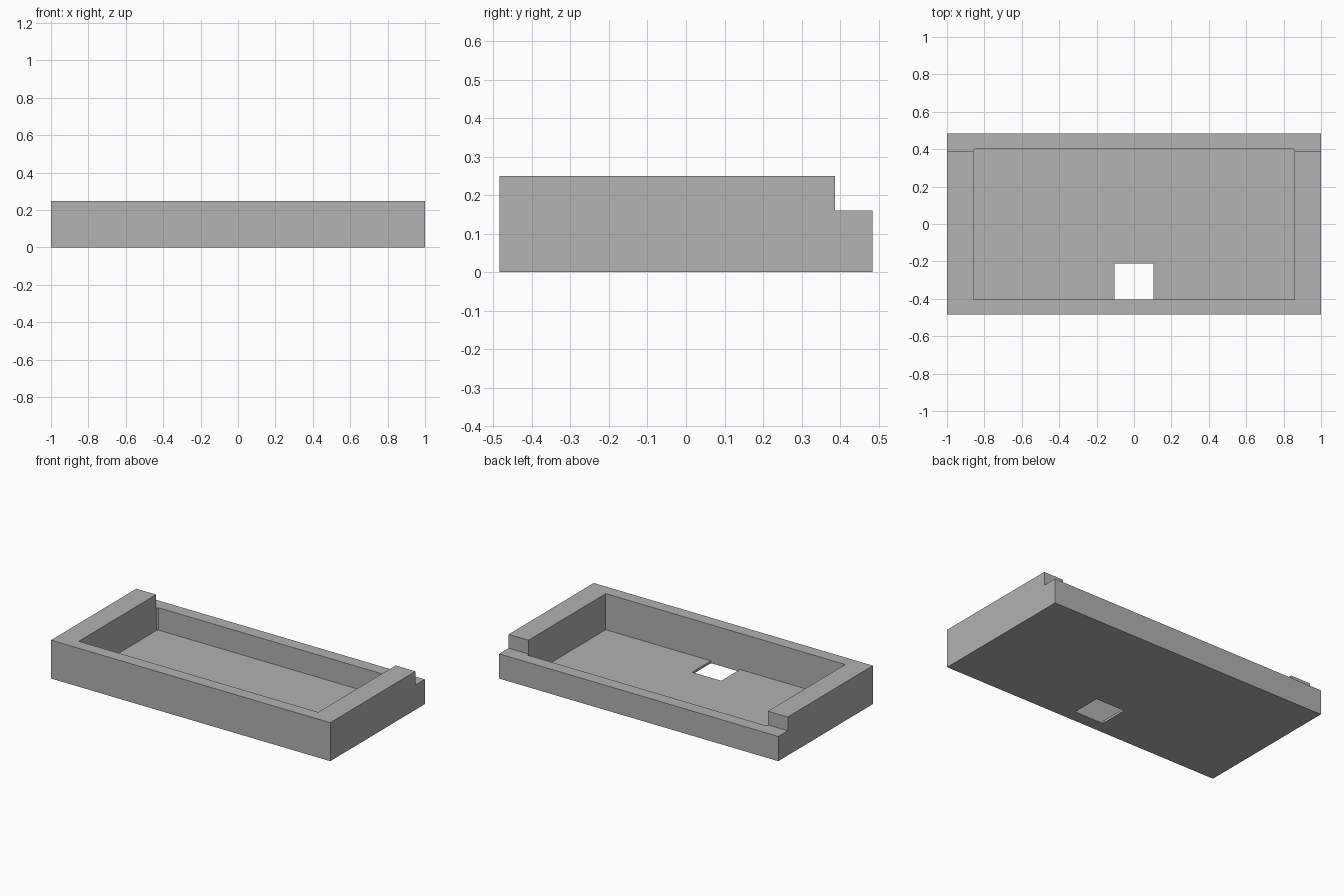
import bpy
import bmesh

cube = bpy.data.objects.get("Cube")
if cube:
    bpy.data.objects.remove(cube, do_unlink=True)

grey = bpy.data.materials.new("plain grey")
grey.use_nodes = True
colour = (0.445, 0.445, 0.445, 1)
grey.diffuse_color = colour
grey.node_tree.nodes["Principled BSDF"].inputs["Base Color"].default_value = colour

WIDTH, DEPTH, HEIGHT = 2.0, 0.968, 0.249
FLOOR = 0.015
POCKET_X, POCKET_FRONT, POCKET_BACK = 0.858, -0.404, 0.402


def box(name, low, high, back_chamfer=0):
    """Box between two corners, optionally chamfering its upright back edges."""
    bm = bmesh.new()
    bmesh.ops.create_cube(bm, size=1)
    for v in bm.verts:
        v.co = [high[i] if v.co[i] > 0 else low[i] for i in range(3)]
    if back_chamfer:
        edges = [e for e in bm.edges if all(v.co.y == high[1] or abs(v.co.y - high[1]) < 1e-5 for v in e.verts)
                 and abs(e.verts[0].co.z - e.verts[1].co.z) > 0.01]
        bmesh.ops.bevel(bm, geom=edges, offset=back_chamfer, segments=1, affect='EDGES')
    mesh = bpy.data.meshes.new(name)
    bm.to_mesh(mesh)
    bm.free()
    mesh.materials.append(grey)
    obj = bpy.data.objects.new(name, mesh)
    bpy.context.collection.objects.link(obj)
    return obj


# Solid tray block
tray = box("tray", (-WIDTH / 2, -DEPTH / 2, 0), (WIDTH / 2, DEPTH / 2, HEIGHT))

# Pocket, lowered back rim and floor opening
cutters = [
    box("pocket_cutter", (-POCKET_X, POCKET_FRONT, FLOOR), (POCKET_X, POCKET_BACK, 0.4), 0.008),
    box("back_step_cutter", (-1.2, 0.387, 0.16), (1.2, 0.7, 0.5)),
    box("floor_opening_cutter", (-0.104, POCKET_FRONT, -0.1), (0.104, -0.212, 0.1)),
]
bpy.context.view_layer.objects.active = tray
for cutter in cutters:
    cutter.hide_render = True
    mod = tray.modifiers.new(cutter.name, 'BOOLEAN')
    mod.operation = 'DIFFERENCE'
    mod.solver = 'EXACT'
    mod.object = cutter
    bpy.ops.object.modifier_apply(modifier=mod.name)
    bpy.data.objects.remove(cutter, do_unlink=True)
